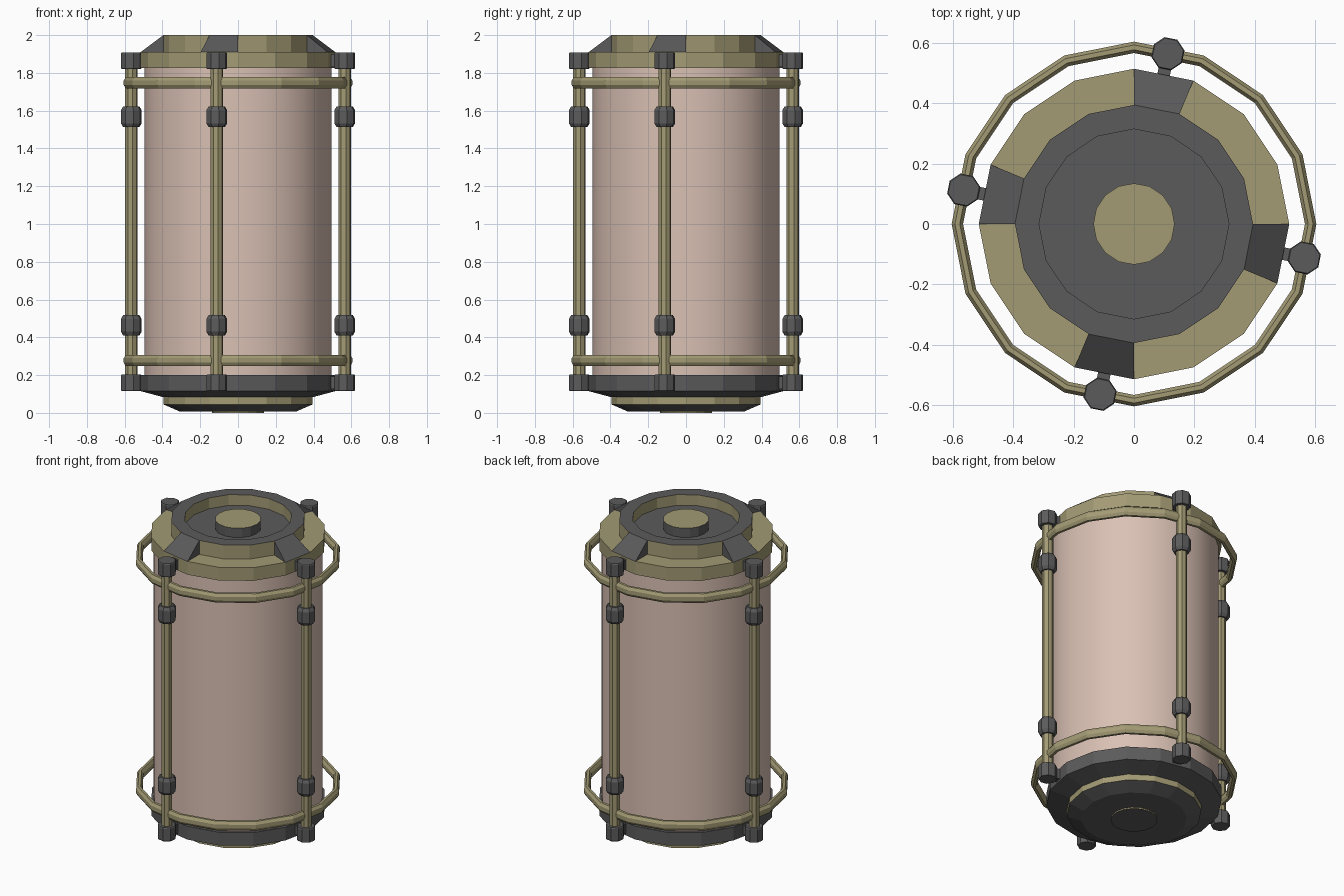
import bpy, bmesh, math
from mathutils import Matrix

if "Cube" in bpy.data.objects:
    bpy.data.objects.remove(bpy.data.objects["Cube"])


def material(name, rgb):
    m = bpy.data.materials.new(name)
    m.diffuse_color = (*rgb, 1)
    m.use_nodes = True
    m.node_tree.nodes["Principled BSDF"].inputs["Base Color"].default_value = m.diffuse_color
    return m


MATS = [material("dark_grey", (0.105, 0.105, 0.105)),
        material("olive_metal", (0.365, 0.325, 0.175)),
        material("pale_pink", (0.70, 0.53, 0.455))]
DARK, OLIVE, PINK = 0, 1, 2
STEP = math.pi / 8


def finish(name, bm):
    bmesh.ops.remove_doubles(bm, verts=bm.verts, dist=1e-5)
    bmesh.ops.recalc_face_normals(bm, faces=bm.faces)
    me = bpy.data.meshes.new(name)
    bm.to_mesh(me)
    bm.free()
    for m in MATS:
        me.materials.append(m)
    ob = bpy.data.objects.new(name, me)
    bpy.context.collection.objects.link(ob)
    return ob


def lathe(name, profile, mats, n=16, phase=0.0, centre=(0, 0)):
    """Spin (r, z) points about a vertical axis; one material per segment."""
    bm = bmesh.new()
    rings = []
    for r, z in profile:
        rings.append([bm.verts.new((centre[0] + r * math.cos(phase + k * math.tau / n),
                                    centre[1] + r * math.sin(phase + k * math.tau / n), z))
                      for k in range(n)])
    for i in range(len(rings) - 1):
        a, b = rings[i], rings[i + 1]
        for k in range(n):
            j = (k + 1) % n
            f = bm.faces.new((a[k], a[j], b[j], b[k]))
            f.material_index = mats[i] if isinstance(mats, list) else mats
    return finish(name, bm)


# Pink glass or metal drum
drum = lathe("drum", [(0, 0.15), (0.495, 0.15), (0.495, 1.86), (0, 1.86)], PINK, 32)
bpy.context.view_layer.objects.active = drum
drum.select_set(True)
bpy.ops.object.shade_smooth_by_angle(angle=math.radians(40))

# Top cap: band, ledge, raised rim, recess and button
lathe("top_cap",
      [(0, 1.825), (0.515, 1.825), (0.515, 1.91), (0.395, 1.91), (0.395, 2.0),
       (0.315, 2.0), (0.315, 1.93), (0.135, 1.93), (0.135, 1.99), (0, 1.99)],
      [OLIVE, OLIVE, OLIVE, OLIVE, DARK, OLIVE, DARK, DARK, OLIVE])

# Bottom cap: stepped base with a small centre plate
lathe("bottom_cap",
      [(0, 0.2), (0.515, 0.2), (0.515, 0.115), (0.395, 0.083), (0.395, 0.045),
       (0.31, 0.008), (0.137, 0.008), (0.137, 0), (0, 0)],
      [DARK, DARK, DARK, OLIVE, DARK, DARK, OLIVE, DARK])

# Two hoops with an octagonal section
for label, z in (("upper", 1.748), ("lower", 0.278)):
    section = [(0.586 + 0.0205 * math.cos((i + 0.5) * math.tau / 8),
                z + 0.032 * math.sin((i + 0.5) * math.tau / 8)) for i in range(9)]
    lathe(label + "_hoop", section, OLIVE)

# Four sides: ramp, pole, collars and necks
for q in range(4):
    mid = math.radians(78.75 + 90 * q)
    centre = (0.576 * math.cos(mid), 0.576 * math.sin(mid))
    phase = mid + STEP

    # Wedge ramp on the cap ledge
    bm = bmesh.new()
    ends = []
    for a in (mid - STEP / 2, mid + STEP / 2):
        ends.append([bm.verts.new((r * math.cos(a), r * math.sin(a), z))
                     for r, z in ((0.395, 1.91), (0.515, 1.91), (0.395, 2.0))])
    s, e = ends
    bm.faces.new(s)
    bm.faces.new(e)
    bm.faces.new((s[1], e[1], e[2], s[2]))
    finish(f"cap_ramp_{q}", bm)

    # Pole
    lathe(f"pole_{q}", [(0, 0.13), (0.033, 0.13), (0.033, 1.89), (0, 1.89)],
          OLIVE, 8, phase, centre)

    # End collars and chamfered middle collars
    for label, z0, z1, c in (("bottom", 0.115, 0.203, 0.006), ("lower", 0.41, 0.517, 0.02),
                             ("upper", 1.513, 1.622, 0.02), ("top", 1.82, 1.908, 0.006)):
        inner = 0.056 - 0.6 * c
        lathe(f"{label}_collar_{q}",
              [(0, z0), (inner, z0), (0.056, z0 + c), (0.056, z1 - c), (inner, z1), (0, z1)],
              DARK, 8, phase, centre)

    # Necks joining the end collars to the caps
    for label, z in (("bottom", 0.16), ("top", 1.865)):
        bm = bmesh.new()
        bmesh.ops.create_cube(bm, size=1, matrix=Matrix.Rotation(mid, 4, 'Z')
                              @ Matrix.Translation((0.525, 0, z))
                              @ Matrix.Diagonal((0.07, 0.042, 0.065, 1)))
        finish(f"{label}_neck_{q}", bm)
